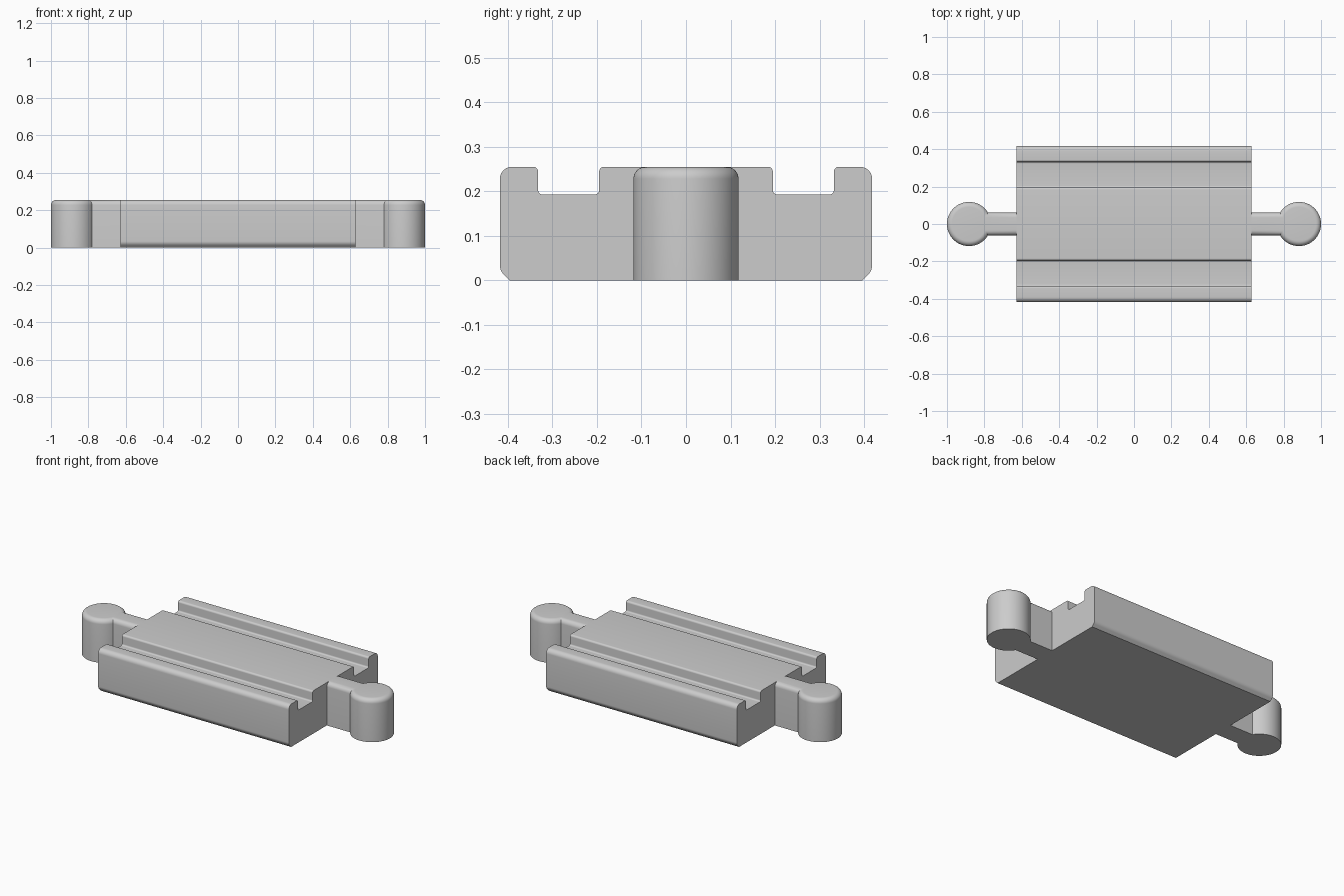
import bpy, bmesh, math
from mathutils import Vector

if "Cube" in bpy.data.objects:
    bpy.data.objects.remove(bpy.data.objects["Cube"])

H = 0.255          # overall height
BODY_X = 0.627     # half length of the track body
HEAD_R, NECK_W = 0.118, 0.061
HEAD_X = 1.0 - HEAD_R
FILLET = 0.027

grey = bpy.data.materials.new("plain grey")
grey.diffuse_color = (0.604, 0.604, 0.604, 1)
grey.use_nodes = True
grey.node_tree.nodes["Principled BSDF"].inputs["Base Color"].default_value = grey.diffuse_color


def loft(name, rings):
    """Skin a stack of closed rings and cap both ends."""
    bm = bmesh.new()
    loops = [[bm.verts.new(p) for p in ring] for ring in rings]
    n = len(loops[0])
    for a, b in zip(loops, loops[1:]):
        for i in range(n):
            j = (i + 1) % n
            bm.faces.new((a[i], a[j], b[j], b[i]))
    bm.faces.new(loops[0])
    bm.faces.new(loops[-1])
    bmesh.ops.recalc_face_normals(bm, faces=bm.faces)
    me = bpy.data.meshes.new(name)
    bm.to_mesh(me)
    bm.free()
    me.materials.append(grey)
    ob = bpy.data.objects.new(name, me)
    bpy.context.collection.objects.link(ob)
    bpy.ops.object.select_all(action='DESELECT')
    ob.select_set(True)
    bpy.context.view_layer.objects.active = ob
    bpy.ops.object.shade_smooth_by_angle(angle=math.radians(30))
    return ob


def fillet(prev, cur, nxt, r, steps=6):
    """Points of a round corner of radius r at cur."""
    p, c, n = Vector(prev), Vector(cur), Vector(nxt)
    if r == 0:
        return [c]
    u, v = (p - c).normalized(), (n - c).normalized()
    half = u.angle(v) / 2
    centre = c + (u + v).normalized() * (r / math.sin(half))
    t = r / math.tan(half)
    a, b = c + u * t - centre, c + v * t - centre
    return [centre + a.lerp(b, i / steps).normalized() * r
            for i in range(steps + 1)]


# Track body: half cross-section (y, z, corner radius), mirrored and extruded
half = [(0.396, 0, 0), (0.418, 0.022, 0.03), (0.418, H, FILLET),
        (0.332, H, 0.011), (0.332, 0.193, 0.009),
        (0.195, 0.193, 0.009), (0.195, H, 0.011)]
corners = half + [(-y, z, r) for y, z, r in reversed(half)]
profile = []
for i, (y, z, r) in enumerate(corners):
    profile += fillet(corners[i - 1][:2], (y, z),
                      corners[(i + 1) % len(corners)][:2], r)
loft("track_body", [[(x, p.x, p.y) for p in profile] for x in (-BODY_X, BODY_X)])


# Connectors: keyhole outline shrunk towards the top for the rounded rim
def keyhole(side, inset, z, n=64):
    r, w = HEAD_R - inset, NECK_W - inset
    a = math.pi - math.asin(w / r)
    ring = [(HEAD_X + r * math.cos(t), r * math.sin(t))
            for t in (-a + 2 * a * i / n for i in range(n + 1))]
    ring += [(BODY_X - 0.002, w), (BODY_X - 0.002, -w)]
    return [(side * x, y, z) for x, y in ring]


levels = [(0, 0)]
for i in range(9):
    t = math.pi / 2 * i / 8
    levels.append((FILLET * (1 - math.cos(t)), H - FILLET * (1 - math.sin(t))))
for side, label in ((-1, "left"), (1, "right")):
    loft(label + "_connector", [keyhole(side, d, z) for d, z in levels])
